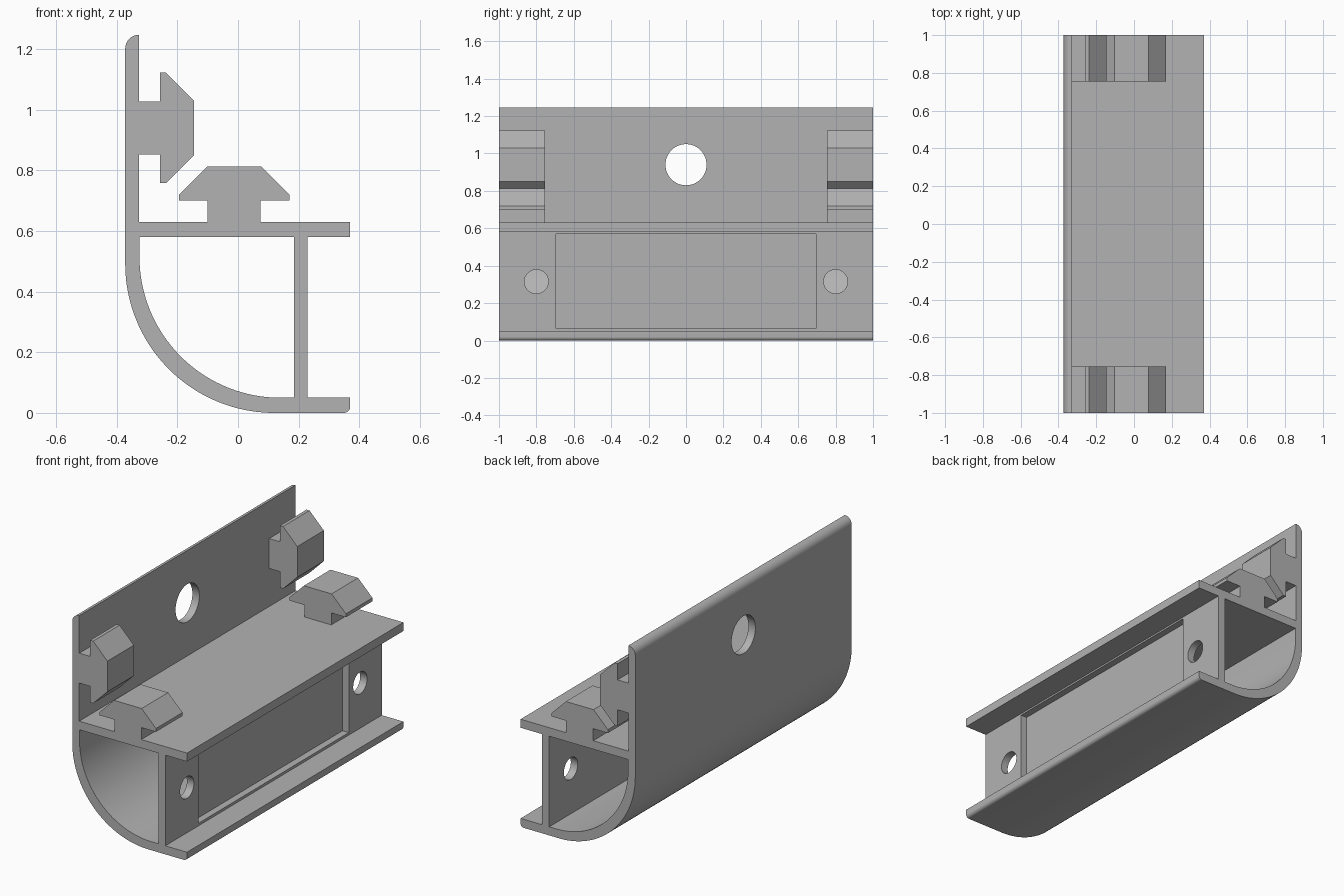
import bpy, bmesh
from math import sin, cos, pi, radians
from mathutils import Matrix

cube = bpy.data.objects.get("Cube")
if cube:
    bpy.data.objects.remove(cube, do_unlink=True)

# Single plain grey material
grey = bpy.data.materials.new("plain_grey")
grey.use_nodes = True
colour = (0.45, 0.45, 0.45, 1)
grey.diffuse_color = colour
grey.node_tree.nodes["Principled BSDF"].inputs["Base Color"].default_value = colour


def arc(cx, cz, r, start, end, steps):
    angles = [radians(start + (end - start) * i / steps) for i in range(steps + 1)]
    return [(cx + r * cos(a), cz + r * sin(a)) for a in angles]


def make_object(name, bm):
    bmesh.ops.recalc_face_normals(bm, faces=bm.faces[:])
    mesh = bpy.data.meshes.new(name)
    bm.to_mesh(mesh)
    bm.free()
    mesh.materials.append(grey)
    obj = bpy.data.objects.new(name, mesh)
    bpy.context.collection.objects.link(obj)
    return obj


def extrude_profile(name, points, y0, y1):
    """Extrude an x-z outline along y."""
    bm = bmesh.new()
    face = bm.faces.new([bm.verts.new((x, y0, z)) for x, z in points])
    ext = bmesh.ops.extrude_face_region(bm, geom=[face])
    verts = [v for v in ext["geom"] if isinstance(v, bmesh.types.BMVert)]
    bmesh.ops.translate(bm, verts=verts, vec=(0, y1 - y0, 0))
    return make_object(name, bm)


def cylinder_x(name, x, y, z, radius, depth):
    bm = bmesh.new()
    matrix = Matrix.Translation((x, y, z)) @ Matrix.Rotation(pi / 2, 4, "Y")
    bmesh.ops.create_cone(bm, cap_ends=True, segments=48, radius1=radius,
                          radius2=radius, depth=depth, matrix=matrix)
    return make_object(name, bm)


def activate(obj):
    bpy.ops.object.select_all(action="DESELECT")
    obj.select_set(True)
    bpy.context.view_layer.objects.active = obj


def cut(target, cutter):
    activate(target)
    mod = target.modifiers.new("cut", "BOOLEAN")
    mod.operation = "DIFFERENCE"
    mod.solver = "EXACT"
    mod.object = cutter
    bpy.ops.object.modifier_apply(modifier=mod.name)
    bpy.data.objects.remove(cutter, do_unlink=True)


# Extruded body: back wall, curved underside, shelf, web and lower flange
wall, shelf, edge = -0.327, 0.63, 0.37
outline = [(wall, 1.247)]
outline += arc(wall, 1.202, 0.045, 90, 180, 8)[1:]
outline += arc(0.12, 0.492, 0.492, 180, 270, 40)
outline += arc(edge - 0.02, 0.02, 0.02, 270, 360, 6)
outline += [(edge, 0.05), (0.23, 0.05), (0.23, 0.58),
            (edge, 0.58), (edge, shelf), (wall, shelf)]
body = extrude_profile("bracket_body", outline, -1, 1)

# Hollow channel running the full length
channel = [(-0.325, 0.58)] + arc(0.14, 0.515, 0.465, 180, 270, 40)
channel += [(0.185, 0.05), (0.185, 0.58)]
cut(body, extrude_profile("channel_cutter", channel, -1.1, 1.1))

# Shallow rectangular pocket in the web
pocket = [(0.19, 0.065), (0.26, 0.065), (0.26, 0.57), (0.19, 0.57)]
cut(body, extrude_profile("pocket_cutter", pocket, -0.695, 0.695))

# Wall hole and two web holes
cut(body, cylinder_x("wall_hole_cutter", -0.35, 0, 0.94, 0.11, 0.2))
for y in (-0.8, 0.8):
    cut(body, cylinder_x("web_hole_cutter", 0.21, y, 0.315, 0.064, 0.1))

activate(body)
bpy.ops.object.shade_smooth_by_angle(angle=radians(25))

# T-shaped clips at both ends, on the shelf and on the wall
half = [(0.0875, 0), (0.0875, 0.07), (0.182, 0.07), (0.182, 0.09), (0.0895, 0.182)]
tee = half + [(-a, h) for a, h in reversed(half)]
on_shelf = [(-0.0125 + a, shelf + h) for a, h in tee]
on_wall = [(wall + h, 0.94 + a) for a, h in tee]
for end, y0, y1 in (("front", -1, -0.755), ("back", 0.755, 1)):
    extrude_profile(end + "_shelf_clip", on_shelf, y0, y1)
    extrude_profile(end + "_wall_clip", on_wall, y0, y1)
